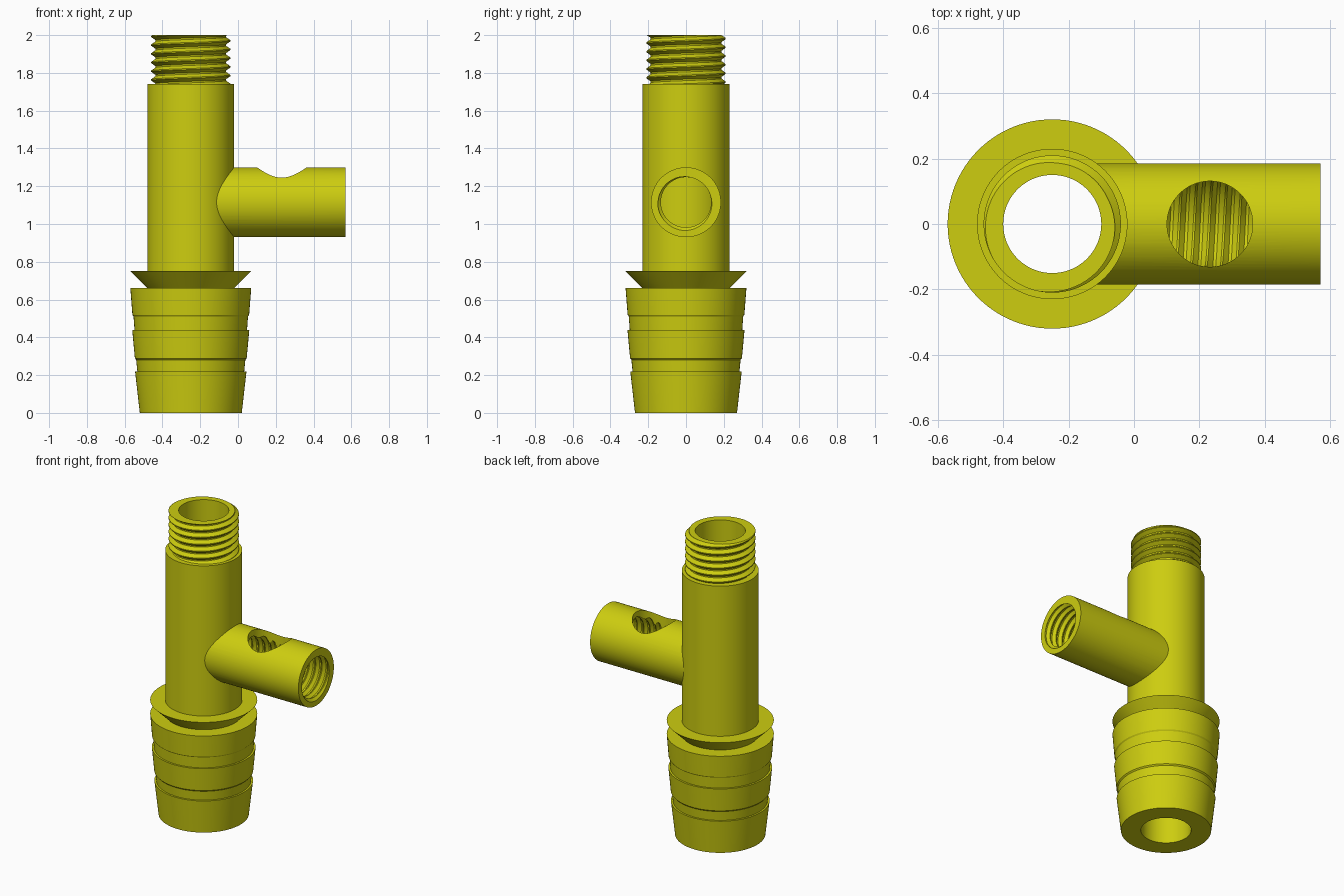
import bpy, bmesh, math
from mathutils import Matrix, Vector

cube = bpy.data.objects.get("Cube")
if cube:
    bpy.data.objects.remove(cube, do_unlink=True)

AXIS_X, ARM_Z, ARM_END = -0.25, 1.115, 0.57
PITCH, SEGMENTS = 0.046, 96

olive = bpy.data.materials.new("olive_yellow")
olive.use_nodes = True
COLOR = (0.61, 0.61, 0.005, 1)
olive.diffuse_color = COLOR
olive.node_tree.nodes["Principled BSDF"].inputs["Base Color"].default_value = COLOR

UPRIGHT = Matrix.Translation((AXIS_X, 0, 0))
ALONG_X = Matrix.Translation((0, 0, ARM_Z)) @ Matrix.Rotation(math.pi / 2, 4, "Y")


def make_object(name, bm, matrix):
    bmesh.ops.recalc_face_normals(bm, faces=bm.faces)
    bm.transform(matrix)
    mesh = bpy.data.meshes.new(name)
    bm.to_mesh(mesh)
    bm.free()
    mesh.materials.append(olive)
    obj = bpy.data.objects.new(name, mesh)
    bpy.context.collection.objects.link(obj)
    return obj


def skin(bm, rings):
    """Join consecutive rings of vertices with quads."""
    n = len(rings[0])
    for a, b in zip(rings, rings[1:]):
        for i in range(n):
            j = (i + 1) % n
            bm.faces.new((a[i], a[j], b[j], b[i]))


def revolve(name, profile, matrix):
    """Turn a closed (radius, height) profile around the local z axis."""
    bm = bmesh.new()
    rings = []
    for k in range(SEGMENTS):
        a = math.tau * k / SEGMENTS
        rings.append([bm.verts.new((r * math.cos(a), r * math.sin(a), z)) for r, z in profile])
    skin(bm, rings + rings[:1])
    return make_object(name, bm, matrix)


def rod(name, radius, low, high, matrix):
    bm = bmesh.new()
    bmesh.ops.create_cone(bm, cap_ends=True, segments=SEGMENTS, radius1=radius, radius2=radius,
                          depth=high - low, matrix=Matrix.Translation((0, 0, (low + high) / 2)))
    return make_object(name, bm, matrix)


def thread(name, root, crest, low, high, matrix):
    """Helical ridge, trimmed flat at both ends."""
    bm = bmesh.new()
    steps = 72
    turns = math.ceil((high - low) / PITCH) + 2
    half = PITCH * 0.46
    rings = []
    for k in range(turns * steps + 1):
        a = math.tau * k / steps
        z = low - PITCH + PITCH * k / steps
        rings.append([bm.verts.new((r * math.cos(a), r * math.sin(a), z + dz))
                      for r, dz in ((root, -half), (crest, -0.003), (crest, 0.003), (root, half))])
    skin(bm, rings)
    bm.faces.new(rings[0])
    bm.faces.new(rings[-1])
    for z, side in ((low, -1), (high, 1)):
        cut = bmesh.ops.bisect_plane(bm, geom=bm.verts[:] + bm.edges[:] + bm.faces[:],
                                     plane_co=(0, 0, z), plane_no=Vector((0, 0, side)),
                                     clear_outer=True)
        edges = [e for e in cut["geom_cut"] if isinstance(e, bmesh.types.BMEdge)]
        bmesh.ops.edgenet_fill(bm, edges=edges)
    return make_object(name, bm, matrix)


def subtract(obj, cutters):
    bpy.context.view_layer.objects.active = obj
    for cutter in cutters:
        mod = obj.modifiers.new("cut", "BOOLEAN")
        mod.operation, mod.solver, mod.object = "DIFFERENCE", "EXACT", cutter
        bpy.ops.object.modifier_apply(modifier=mod.name)


# Main tube: stepped hose barb, flared collar, plain shaft and threaded neck core
body = revolve("barbed_body", [
    (0.15, 0), (0.27, 0), (0.295, 0.22),
    (0.283, 0.22), (0.289, 0.281), (0.296, 0.289), (0.31, 0.44),
    (0.298, 0.44), (0.303, 0.511), (0.309, 0.519), (0.32, 0.66),
    (0.23, 0.66), (0.32, 0.75), (0.23, 0.75),
    (0.23, 1.74), (0.187, 1.74), (0.187, 2.0), (0.15, 2.0)], UPRIGHT)
neck_thread = thread("neck_thread", 0.184, 0.21, 1.74, 2.0, UPRIGHT)

# Side arm: blind bore against the shaft, with a round opening on top
arm = rod("side_arm", 0.185, AXIS_X, ARM_END, ALONG_X)
arm_thread = thread("arm_thread", 0.153, 0.133, 0.0, ARM_END, ALONG_X)
bore = rod("bore_cutter", 0.15, AXIS_X - 0.1, ARM_END + 0.1, ALONG_X)
shaft = rod("shaft_cutter", 0.226, 0.5, 1.7, UPRIGHT)
opening = rod("opening_cutter", 0.131, ARM_Z, ARM_Z + 0.4, Matrix.Translation((0.232, 0, 0)))
subtract(arm, (shaft, bore, opening))
subtract(arm_thread, (opening,))
for cutter in (bore, shaft, opening):
    bpy.data.objects.remove(cutter, do_unlink=True)

# Smooth round surfaces, crisp edges
bpy.ops.object.select_all(action="DESELECT")
for obj in (body, neck_thread, arm, arm_thread):
    obj.select_set(True)
bpy.context.view_layer.objects.active = body
bpy.ops.object.shade_smooth_by_angle(angle=math.radians(25))
